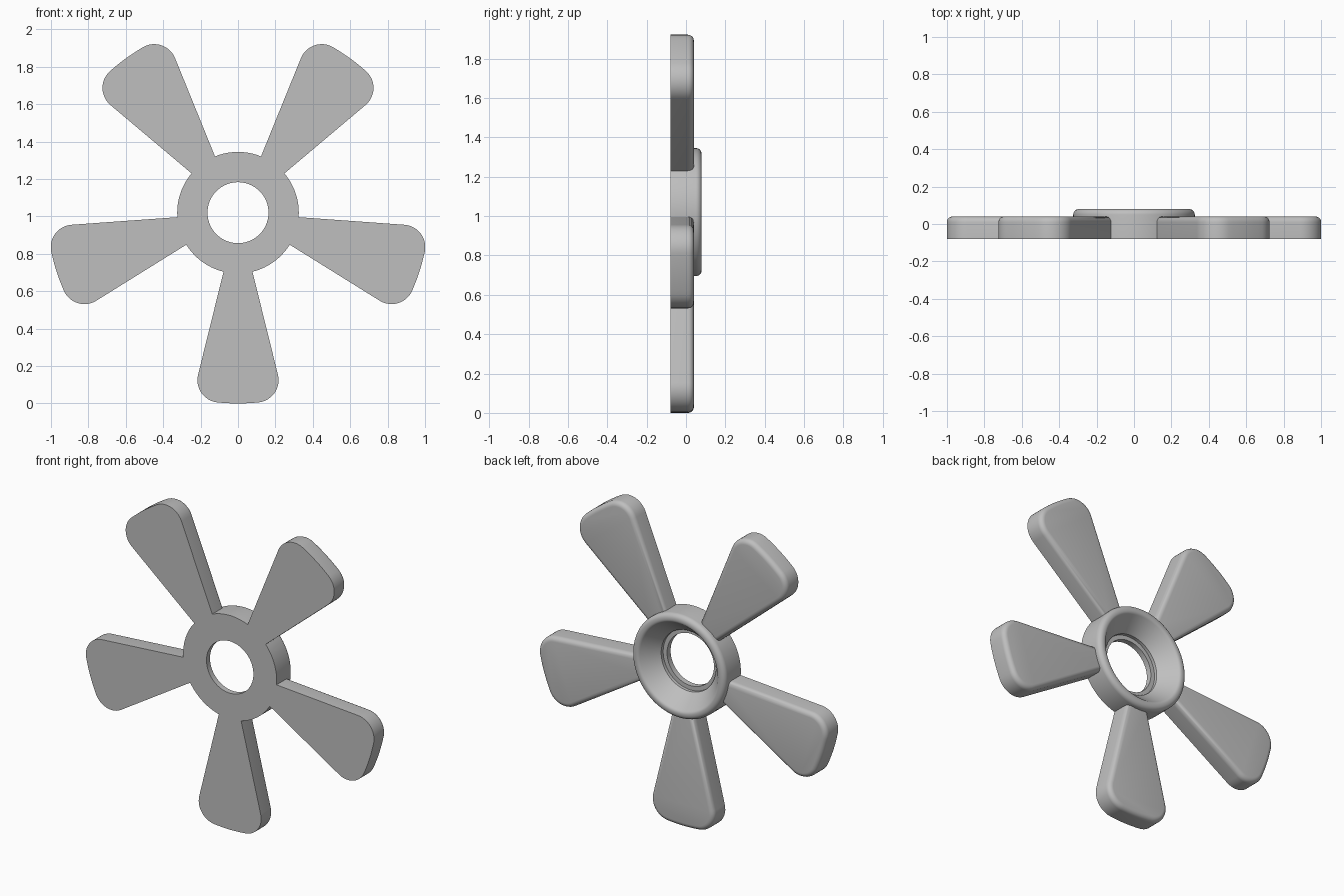
import bpy, bmesh
from math import sin, cos, pi, radians, atan2
from mathutils import Matrix, Vector

cube = bpy.data.objects.get("Cube")
if cube:
    bpy.data.objects.remove(cube, do_unlink=True)

CENTRE = Vector((0, 0, 1.02))
FRONT, BLADE_BACK, HUB_BACK = -0.08, 0.04, 0.08

grey = bpy.data.materials.new("grey")
grey.use_nodes = True
colour = (0.52, 0.52, 0.52, 1)
grey.diffuse_color = colour
grey.node_tree.nodes["Principled BSDF"].inputs["Base Color"].default_value = colour


def finish(bm, name):
    """Turn a bmesh into a smooth-shaded object at the hub centre."""
    bmesh.ops.recalc_face_normals(bm, faces=bm.faces)
    mesh = bpy.data.meshes.new(name)
    bm.to_mesh(mesh)
    bm.free()
    mesh.materials.append(grey)
    obj = bpy.data.objects.new(name, mesh)
    obj.location = CENTRE
    bpy.context.collection.objects.link(obj)
    bpy.ops.object.select_all(action='DESELECT')
    obj.select_set(True)
    bpy.context.view_layer.objects.active = obj
    bpy.ops.object.shade_smooth_by_angle(angle=radians(35))
    return obj


def arc(cx, cy, radius, start, end, steps):
    """Points on a circle arc, angles in radians."""
    angles = [start + (end - start) * i / steps for i in range(steps + 1)]
    return [(cx + radius * cos(a), cy + radius * sin(a)) for a in angles]


# Hub: lathed ring with a rounded rim, conical recess and a ledge round the hole
profile = [(0.163, FRONT), (0.163, -0.045), (0.19, -0.045), (0.19, -0.025)]
profile += arc(0.29, 0.055, 0.025, radians(142), pi / 2, 5)
profile += arc(0.295, 0.05, 0.03, pi / 2, 0, 6)
profile += [(0.325, FRONT)]
bm = bmesh.new()
verts = [bm.verts.new((r, y, 0)) for r, y in profile]
edges = [bm.edges.new((verts[i], verts[(i + 1) % len(verts)])) for i in range(len(verts))]
bmesh.ops.spin(bm, geom=verts + edges, cent=(0, 0, 0), axis=(0, 1, 0),
               angle=2 * pi, steps=96, use_merge=True)
bmesh.ops.remove_doubles(bm, verts=bm.verts, dist=0.0001)
finish(bm, "hub")

# Blade outline: tapered sides, rounded corners and a tip arc round the hub centre
corner_x, corner_r, corner = 0.097, 0.895, 0.12
tip = atan2(corner_r, corner_x)
half = [(0.071, 0.29)]
half += arc(corner_x, corner_r, corner, radians(-13.9), tip, 12)
half += arc(0, 0, 1.02, tip, pi / 2, 4)[1:]
outline = half + [(-x, r) for x, r in reversed(half[:-1])]

bm = bmesh.new()
face = bm.faces.new([bm.verts.new((x, FRONT, -r)) for x, r in outline])
ext = bmesh.ops.extrude_face_region(bm, geom=[face], use_keep_orig=True)
moved = [g for g in ext["geom"] if isinstance(g, bmesh.types.BMVert)]
bmesh.ops.translate(bm, verts=moved, vec=(0, BLADE_BACK - FRONT, 0))
rim = [e for e in bm.edges if all(v in moved for v in e.verts)]
bmesh.ops.bevel(bm, geom=rim, offset=0.03, segments=5, profile=0.5, affect='EDGES')
blade = finish(bm, "blade_1")

# Remaining blades, evenly spaced round the hub
for i in range(1, 5):
    copy = bpy.data.objects.new(f"blade_{i + 1}", blade.data)
    copy.matrix_world = Matrix.Translation(CENTRE) @ Matrix.Rotation(i * 2 * pi / 5, 4, 'Y')
    bpy.context.collection.objects.link(copy)
